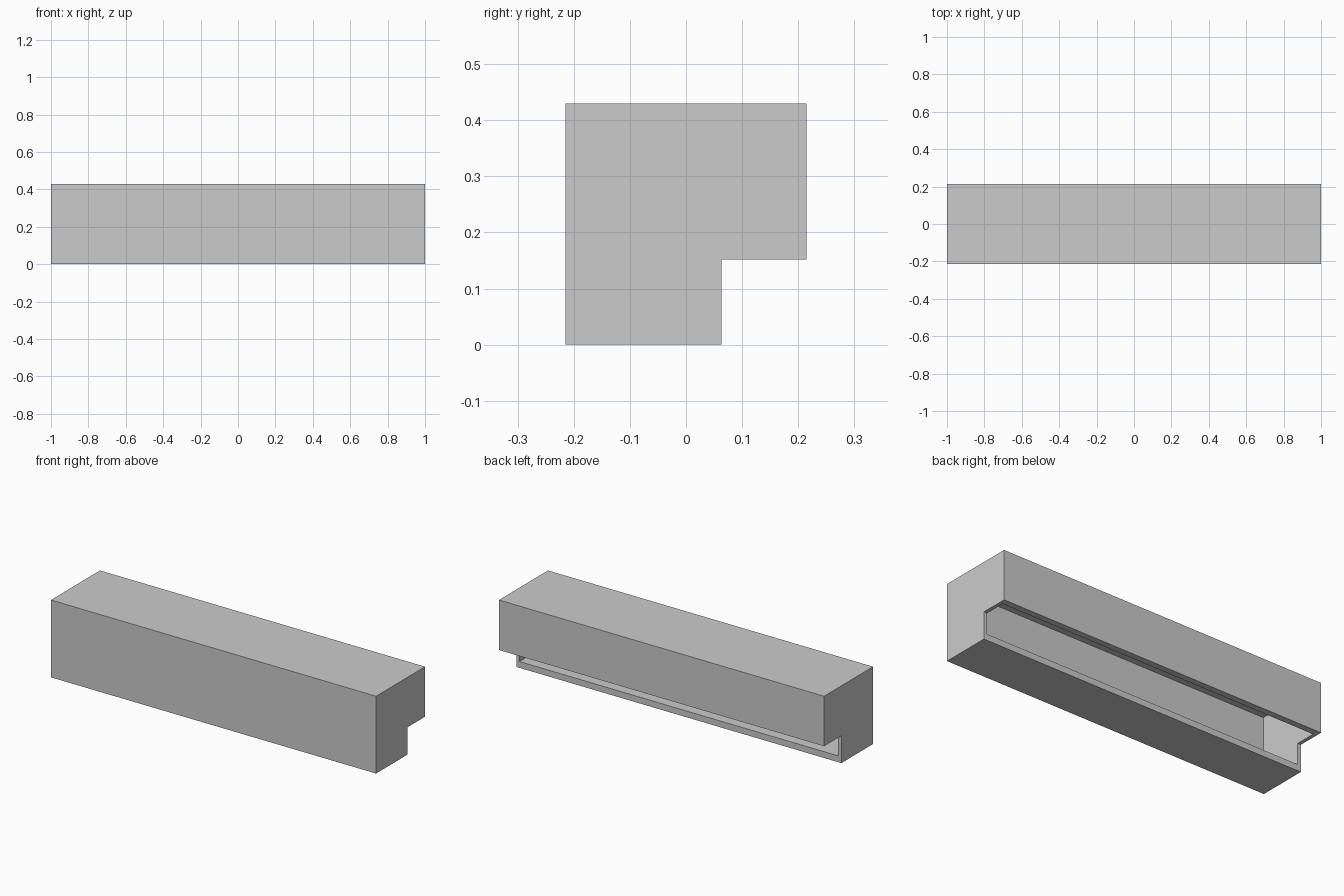
import bpy
import bmesh

cube = bpy.data.objects.get("Cube")
if cube:
    bpy.data.objects.remove(cube, do_unlink=True)

DEPTH, HALF_Y, HEIGHT = 0.43, 0.215, 0.43
STEP_Y, STEP_Z = 0.063, 0.152
WALL, LIP = 0.02, 0.035

grey = bpy.data.materials.new("plain_grey")
grey.use_nodes = True
colour = (0.6, 0.6, 0.6, 1)
grey.diffuse_color = colour
grey.node_tree.nodes["Principled BSDF"].inputs["Base Color"].default_value = colour


def prism(name, profile, half_length):
    """Extrude a (y, z) profile along x, centred on x = 0."""
    bm = bmesh.new()
    face = bm.faces.new([bm.verts.new((-half_length, y, z)) for y, z in profile])
    grown = bmesh.ops.extrude_face_region(bm, geom=[face])["geom"]
    bmesh.ops.translate(bm, vec=(2 * half_length, 0, 0),
                        verts=[g for g in grown if isinstance(g, bmesh.types.BMVert)])
    bmesh.ops.recalc_face_normals(bm, faces=bm.faces)
    mesh = bpy.data.meshes.new(name)
    bm.to_mesh(mesh)
    bm.free()
    mesh.materials.append(grey)
    obj = bpy.data.objects.new(name, mesh)
    bpy.context.collection.objects.link(obj)
    return obj


# Stepped outer body with a notch along the lower back edge
housing = prism("housing", [
    (-HALF_Y, 0), (STEP_Y, 0), (STEP_Y, STEP_Z),
    (HALF_Y, STEP_Z), (HALF_Y, HEIGHT), (-HALF_Y, HEIGHT)], 1)

# Hollow that breaks out through both notch faces, leaving a lip
reach = 0.04
inner_front, inner_top = WALL - HALF_Y, HEIGHT - WALL
cavity = prism("cavity_cutter", [
    (inner_front, LIP), (STEP_Y + reach, LIP), (STEP_Y + reach, STEP_Z - reach),
    (HALF_Y - LIP, STEP_Z - reach), (HALF_Y - LIP, inner_top),
    (inner_front, inner_top)], 1 - WALL)

cut = housing.modifiers.new("hollow", "BOOLEAN")
cut.operation = "DIFFERENCE"
cut.solver = "EXACT"
cut.object = cavity

# Bake the cut and drop the helper
bpy.context.view_layer.update()
graph = bpy.context.evaluated_depsgraph_get()
hollowed = bpy.data.meshes.new_from_object(housing.evaluated_get(graph))
housing.modifiers.clear()
housing.data = hollowed
bpy.data.objects.remove(cavity, do_unlink=True)
